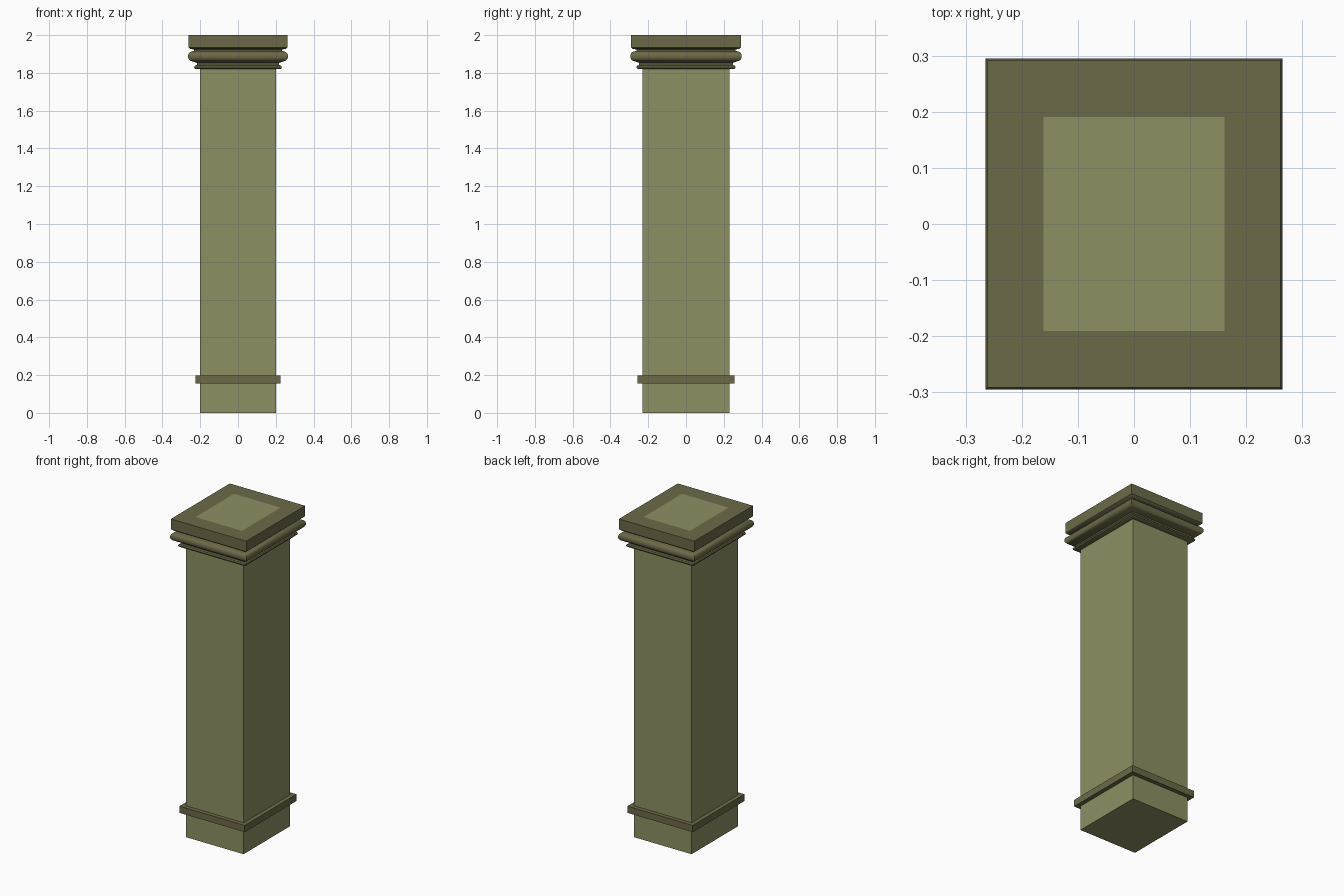
import bpy, bmesh, math

if "Cube" in bpy.data.objects:
    bpy.data.objects.remove(bpy.data.objects["Cube"])

HX, HY = 0.20, 0.23  # half sizes of the shaft


def material(name, rgb):
    m = bpy.data.materials.new(name)
    m.diffuse_color = (*rgb, 1.0)
    m.use_nodes = True
    m.node_tree.nodes["Principled BSDF"].inputs["Base Color"].default_value = m.diffuse_color
    return m


light = material("light olive stone", (0.27, 0.28, 0.125))
dark = material("dark olive stone", (0.15, 0.143, 0.064))


def sweep(name, profile, mats, cap_bottom=True, cap_top=True, top_mat=0, closed=False):
    """Rectangular rings: profile is (offset from shaft face, z)."""
    bm = bmesh.new()
    rings = []
    for o, z in profile:
        x, y = HX + o, HY + o
        rings.append([bm.verts.new((sx * x, sy * y, z))
                      for sx, sy in ((-1, -1), (1, -1), (1, 1), (-1, 1))])
    pairs = list(zip(rings, rings[1:]))
    if closed:
        pairs.append((rings[-1], rings[0]))
    for a, b in pairs:
        for i in range(4):
            j = (i + 1) % 4
            bm.faces.new((a[i], a[j], b[j], b[i]))
    if not closed and cap_bottom:
        bm.faces.new(rings[0][::-1])
    if not closed and cap_top:
        bm.faces.new(rings[-1]).material_index = top_mat
    bmesh.ops.recalc_face_normals(bm, faces=bm.faces)
    me = bpy.data.meshes.new(name)
    bm.to_mesh(me)
    bm.free()
    for m in mats:
        me.materials.append(m)
    ob = bpy.data.objects.new(name, me)
    bpy.context.collection.objects.link(ob)
    return ob


# Plain rectangular shaft
sweep("shaft", [(0, 0), (0, 1.83)], [light])

# Square-edged band near the foot
sweep("base_band", [(-0.005, 0.155), (0.026, 0.155), (0.026, 0.197), (-0.005, 0.197)],
      [dark], closed=True)

# Moulded capital: small lip, neck, rounded torus, groove and slab
profile = [(-0.005, 1.82), (0.024, 1.82), (0.030, 1.824), (0.032, 1.831),
           (0.028, 1.838), (0.018, 1.842), (0.018, 1.853), (0.030, 1.857)]
for i in range(9):
    a = math.radians(-80 + 160 * i / 8)
    profile.append((0.042 + 0.023 * math.cos(a), 1.888 + 0.026 * math.sin(a)))
profile += [(0.032, 1.916), (0.032, 1.924), (0.052, 1.927), (0.061, 1.935),
            (0.061, 2.0), (-0.039, 2.0)]
capital = sweep("capital", profile, [dark, light], top_mat=1)

bpy.ops.object.select_all(action='DESELECT')
capital.select_set(True)
bpy.context.view_layer.objects.active = capital
bpy.ops.object.shade_smooth_by_angle(angle=math.radians(35))
